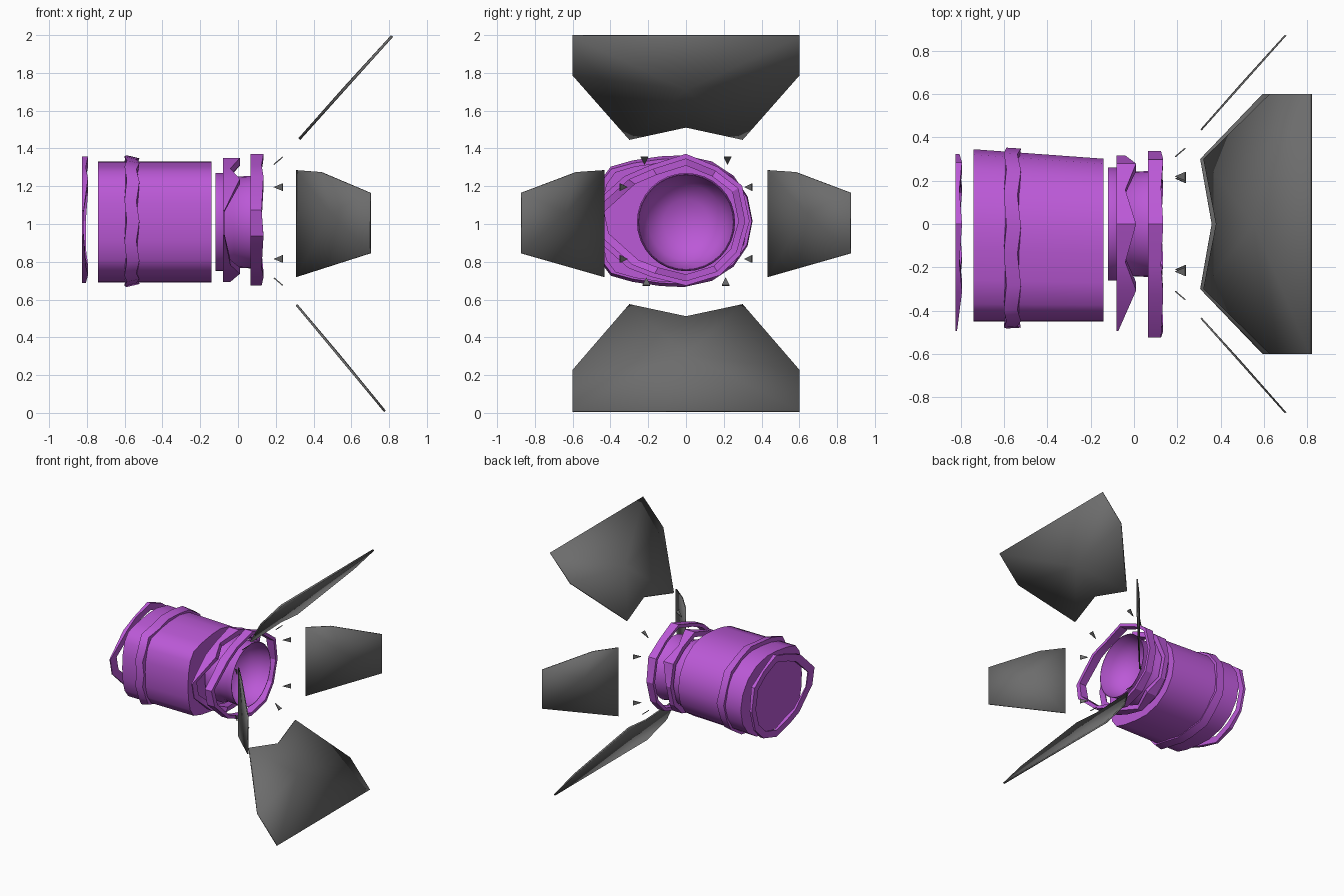
import bpy, bmesh
from mathutils import Vector

if "Cube" in bpy.data.objects:
    bpy.data.objects.remove(bpy.data.objects["Cube"])

purple = bpy.data.materials.new("purple")
purple.diffuse_color = (0.5, 0.1, 0.68, 1)
purple.use_nodes = True
purple.node_tree.nodes["Principled BSDF"].inputs["Base Color"].default_value = purple.diffuse_color
grey = bpy.data.materials.new("dark_grey")
grey.diffuse_color = (0.15, 0.15, 0.15, 1)
grey.use_nodes = True
grey.node_tree.nodes["Principled BSDF"].inputs["Base Color"].default_value = grey.diffuse_color


def finish(name, bm, mat, angle=None):
    bmesh.ops.recalc_face_normals(bm, faces=bm.faces)
    me = bpy.data.meshes.new(name)
    bm.to_mesh(me)
    bm.free()
    ob = bpy.data.objects.new(name, me)
    bpy.context.collection.objects.link(ob)
    me.materials.append(mat)
    if angle:
        bpy.ops.object.select_all(action='DESELECT')
        ob.select_set(True)
        bpy.context.view_layer.objects.active = ob
        bpy.ops.object.shade_smooth_by_angle(angle=angle)
    return ob


def loft(name, loops, closed=False, caps=False, angle=0.7):
    """Skin between loops of (x, y, z) points."""
    bm = bmesh.new()
    rows = [[bm.verts.new(p) for p in loop] for loop in loops]
    pairs = list(zip(rows, rows[1:])) + ([(rows[-1], rows[0])] if closed else [])
    for a, b in pairs:
        for i in range(len(a)):
            j = (i + 1) % len(a)
            bm.faces.new((a[i], a[j], b[j], b[i]))
    if caps:
        bm.faces.new(rows[0])
        bm.faces.new(rows[-1])
    return finish(name, bm, purple, angle)


def plate(name, pts, thick, mat, bulge=0.0, angle=1.7):
    """Thin plate from an outline, softly shaded, with a slightly dished centre."""
    pts = [Vector(p) for p in pts]
    n = (pts[1] - pts[0]).cross(pts[-1] - pts[0]).normalized()
    mid = sum(pts, Vector()) / len(pts)
    bm = bmesh.new()
    sides = []
    for s in (1, -1):
        ring = [bm.verts.new(p + n * s * thick / 2) for p in pts]
        hub = bm.verts.new(mid + n * (s * thick / 2 + bulge))
        for i in range(len(ring)):
            bm.faces.new((ring[i], ring[(i + 1) % len(ring)], hub))
        sides.append(ring)
    a, b = sides
    for i in range(len(a)):
        j = (i + 1) % len(a)
        bm.faces.new((a[i], b[i], b[j], a[j]))
    return finish(name, bm, mat, angle)


# Main barrel: rounded on +y, boxier on -y, tapering slightly forward
half = [(0.345, 0.0), (0.32, 0.12), (0.25, 0.22), (0.14, 0.29), (0.0, 0.32),
        (-0.12, 0.315), (-0.26, 0.295), (-0.37, 0.265), (-0.42, 0.20), (-0.445, 0.10), (-0.45, 0.0)]
section = half + [(y, -z) for y, z in half[-2:0:-1]]


def barrel_loop(x, k):
    return [(x, -0.45 + (y + 0.45) * k, 1.01 + z) for y, z in section]


loft("barrel", [barrel_loop(-0.74, 1), barrel_loop(-0.14, 0.945)], caps=True)


# Raised uneven band wrapped round the barrel
def wrap_loop(x, ky, kz, wobble):
    return [(x + wobble * (-1) ** i, -0.065 + (y + 0.0525) * ky, 1.015 + z * kz)
            for i, (y, z) in enumerate(section)]


loft("barrel_band", [wrap_loop(-0.595, 1.05, 1.09, 0.006), wrap_loop(-0.53, 1.04, 1.04, 0.008),
                     wrap_loop(-0.53, 0.96, 0.97, 0), wrap_loop(-0.595, 0.96, 0.97, 0)], closed=True)

# Faceted rings round the nozzle and behind the barrel, each with a pointed -y end
base = [(0.34, 0.0), (0.30, 0.19), (0.17, 0.29), (0.0, 0.36), (-0.19, 0.30),
        (-0.33, 0.24), (-0.47, 0.06), (-0.45, -0.08), (-0.31, -0.25),
        (-0.18, -0.30), (0.0, -0.345), (0.18, -0.29), (0.29, -0.18)]


def band(name, x0, x1, tail, k=1.0, wall=0.03, zig=0.0, thin_tail=True):
    def loop(x, s, front):
        out = []
        for i, (y, z) in enumerate(base):
            px = x + front * zig * (1 if i % 2 else -1)
            if y < -0.4:
                y = tail + (0.03 if z < 0 else 0)
                if thin_tail and front:
                    px = x0 + 0.008
            out.append((px, y * s, 1.015 + z * s))
        return out
    inner = k * (1 - wall / 0.33)
    loft(name, [loop(x0, k, 0), loop(x1, k, 1), loop(x1, inner, 1), loop(x0, inner, 0)],
         closed=True, angle=0.4)


band("rear_band", -0.825, -0.80, -0.52, 0.95, 0.055, 0.006)
band("nozzle_zigzag_band", -0.08, -0.015, -0.53, 0.93, 0.04, 0.025)
band("front_ring", 0.065, 0.13, -0.53, 0.99, 0.025, 0.005, False)

# Hollow bowl nozzle with a thin lip, revolved around the x axis
prof = [(-0.12, 0.0), (-0.12, 0.26), (-0.06, 0.26), (-0.02, 0.24), (0.07, 0.245),
        (0.12, 0.255), (0.12, 0.251), (0.05, 0.235), (-0.02, 0.20), (-0.08, 0.12), (-0.1, 0.0)]
bm = bmesh.new()
vs = [bm.verts.new((x, 0, 1.01 + r)) for x, r in prof]
edges = [bm.edges.new(p) for p in zip(vs, vs[1:])]
bmesh.ops.spin(bm, geom=vs + edges, cent=(0, 0, 1.01), axis=(1, 0, 0),
               angle=6.283185307, steps=32)
bmesh.ops.remove_doubles(bm, verts=bm.verts, dist=0.0005)
finish("nozzle", bm, purple, 0.8)

# Wide upper and lower flare fins
top = [(-0.6, 1.995), (0.6, 1.995), (0.6, 1.79), (0.3, 1.45), (0, 1.515), (-0.3, 1.45), (-0.6, 1.79)]
plate("upper_fin", [(0.325 + (z - 1.45) * 0.9, y, z) for y, z in top], 0.014, grey, 0.003)
low = [(-0.6, 0.008), (0.6, 0.008), (0.6, 0.225), (0.3, 0.572), (0, 0.508), (-0.3, 0.572), (-0.6, 0.225)]
plate("lower_fin", [(0.31 + (0.572 - z) * 0.83, y, z) for y, z in low], 0.012, grey, 0.003)

# Smaller side fins
side = [(0.31, 0.72), (0.31, 1.285), (0.44, 1.275), (0.70, 1.165), (0.70, 0.845)]
for s, label in ((1, "left"), (-1, "right")):
    plate(label + "_side_fin", [(x, s * (0.435 + (x - 0.31) * 1.12), z) for x, z in side],
          0.008, grey, 0.002)

# Eight small shards between nozzle and fins
for s in (1, -1):
    for i, (y, z) in enumerate([(0.22, 0.33), (0.33, 0.19), (0.33, -0.19), (0.21, -0.31)]):
        upright = i in (0, 3)
        out = Vector((0, 0, 1 if z > 0 else -1)) if upright else Vector((0, s, 0))
        wide = Vector((0, 0.02, 0)) if upright else Vector((0, 0, 0.02))
        c = Vector((0.215, s * y, 1.005 + z))
        tip = c - out * 0.02 - Vector((0.025, 0, 0))
        end = c + out * 0.02 + Vector((0.022, 0, 0))
        plate(f"shard_{'left' if s > 0 else 'right'}_{i}", [tip, end + wide, end - wide], 0.006, grey, 0, 0.6)
